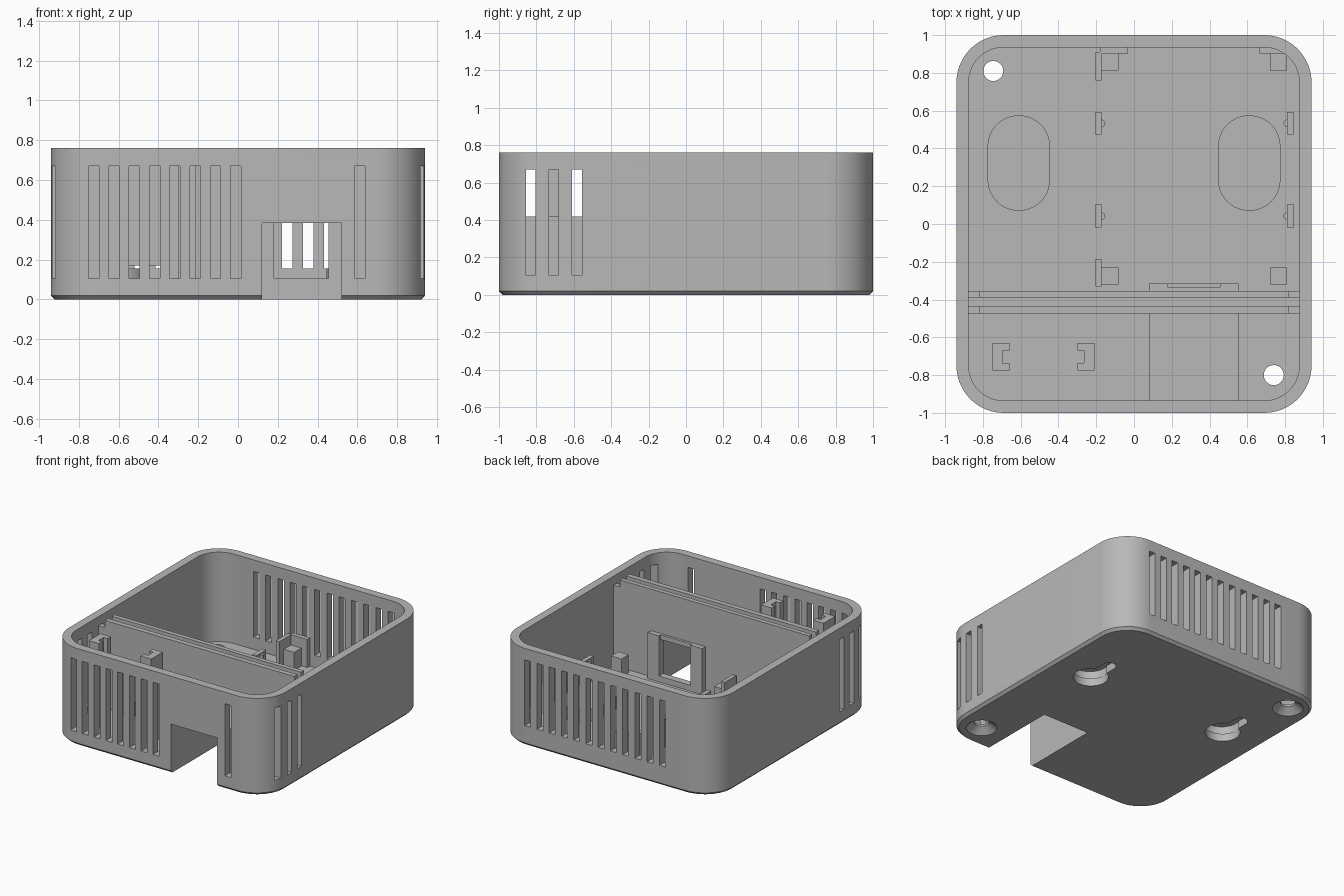
import bpy, bmesh, math

old = bpy.data.objects.get("Cube")
if old:
    bpy.data.objects.remove(old, do_unlink=True)

grey = bpy.data.materials.new("plain grey")
grey.use_nodes = True
COLOR = (0.48, 0.48, 0.48, 1)
grey.diffuse_color = COLOR
grey.node_tree.nodes["Principled BSDF"].inputs["Base Color"].default_value = COLOR


# Helpers: outlines, lofts, boxes, objects and cuts
def rounded(x0, x1, y0, y1, r, n=12):
    pts = []
    corners = [(x1 - r, y1 - r), (x0 + r, y1 - r), (x0 + r, y0 + r), (x1 - r, y0 + r)]
    for q, (cx, cy) in enumerate(corners):
        for i in range(n + 1):
            a = math.pi / 2 * (q + i / n)
            pts.append((cx + r * math.cos(a), cy + r * math.sin(a)))
    return pts


def circle(cx, cy, r, n=32):
    return [(cx + r * math.cos(2 * math.pi * i / n), cy + r * math.sin(2 * math.pi * i / n))
            for i in range(n)]


def loft(bm, layers):
    rings = [[bm.verts.new((x, y, z)) for x, y in pts] for pts, z in layers]
    bm.faces.new(rings[0][::-1])
    bm.faces.new(rings[-1])
    for a, b in zip(rings, rings[1:]):
        for i in range(len(a)):
            j = (i + 1) % len(a)
            bm.faces.new((a[i], a[j], b[j], b[i]))


def box(bm, x0, x1, y0, y1, z0, z1):
    pts = [(x0, y0), (x1, y0), (x1, y1), (x0, y1)]
    loft(bm, [(pts, z0), (pts, z1)])


def prism(bm, pts, z0, z1):
    loft(bm, [(pts, z0), (pts, z1)])


def make(name, fill):
    bm = bmesh.new()
    fill(bm)
    bmesh.ops.recalc_face_normals(bm, faces=bm.faces)
    me = bpy.data.meshes.new(name)
    bm.to_mesh(me)
    bm.free()
    me.materials.append(grey)
    ob = bpy.data.objects.new(name, me)
    bpy.context.scene.collection.objects.link(ob)
    return ob


def cut(ob, fill):
    cutter = make("cutter", fill)
    cutter.hide_render = True
    mod = ob.modifiers.new("cut", "BOOLEAN")
    mod.operation, mod.solver, mod.object = "DIFFERENCE", "EXACT", cutter
    bpy.context.view_layer.update()
    me = bpy.data.meshes.new_from_object(ob.evaluated_get(bpy.context.evaluated_depsgraph_get()))
    ob.modifiers.clear()
    ob.data = me
    bpy.data.objects.remove(cutter, do_unlink=True)


FLOOR, TOP = 0.06, 0.76
KEYHOLES = (-0.61, 0.61)


# Case body with a chamfered base
def body(bm):
    outer = rounded(-0.94, 0.94, -1, 1, 0.25)
    loft(bm, [(rounded(-0.92, 0.92, -0.98, 0.98, 0.23), 0), (outer, 0.02), (outer, TOP)])


def cavity(bm):
    prism(bm, rounded(-0.875, 0.875, -0.935, 0.935, 0.185), FLOOR, 1)


# Vent slots in the front, back and both sides
def vents(bm):
    for x in [-0.725 + 0.102 * i for i in range(8)] + [0.612]:
        box(bm, x - 0.026, x + 0.026, -1.1, -0.9, 0.105, 0.67)
    for i in range(12):
        x = -0.495 + 0.106 * i
        box(bm, x - 0.026, x + 0.026, 0.9, 1.1, 0.155, 0.67)
    for y in (-0.83, -0.707, -0.583):
        for s in (-1, 1):
            box(bm, s * 0.91 - 0.1, s * 0.91 + 0.1, y - 0.026, y + 0.026, 0.105, 0.67)


# Socket bay open to the front and below, and its window
def bay(bm):
    box(bm, 0.12, 0.52, -1.1, -0.37, -0.1, 0.385)


def window(bm):
    box(bm, 0.18, 0.455, -0.5, -0.2, 0.105, 0.384)


def window_recess(bm):
    box(bm, 0.18, 0.455, -0.335, -0.2, 0.2, 0.5)


# Countersunk screw holes
def screw_holes(bm):
    for x, y in ((-0.745, 0.81), (0.74, -0.8)):
        loft(bm, [(circle(x, y, 0.12), -0.01), (circle(x, y, 0.105), 0.005),
                  (circle(x, y, 0.053), 0.045), (circle(x, y, 0.053), 0.2)])


# Keyhole mounts: wide entry, narrow neck, hollow cover
def keyhole_entries(bm):
    for x in KEYHOLES:
        prism(bm, circle(x, 0.25, 0.125), -0.1, 0.1)


def keyhole_necks(bm):
    for x in KEYHOLES:
        prism(bm, rounded(x - 0.05, x + 0.05, 0.25, 0.5, 0.049), -0.1, 0.1)


def keyhole_covers(bm):
    for x in KEYHOLES:
        prism(bm, rounded(x - 0.165, x + 0.165, 0.07, 0.575, 0.164, 16), FLOOR - 0.01, 0.155)


def keyhole_hollows(bm):
    for x in KEYHOLES:
        prism(bm, rounded(x - 0.13, x + 0.13, 0.11, 0.54, 0.129, 16), 0, 0.125)


case = make("case_body", body)
for c in (cavity, vents, bay, screw_holes, keyhole_entries, keyhole_necks):
    cut(case, c)
covers = make("keyhole_covers", keyhole_covers)
cut(covers, keyhole_hollows)

housing = make("socket_housing", lambda bm: box(bm, 0.08, 0.552, -0.94, -0.315, 0.03, 0.42))
for c in (bay, window, window_recess):
    cut(housing, c)


# Divider: two plates with lowered ends and a groove between
def divider(bm):
    box(bm, -0.88, 0.88, -0.475, -0.355, FLOOR - 0.01, 0.42)
    for y0, y1 in ((-0.475, -0.435), (-0.39, -0.355)):
        box(bm, -0.88, 0.88, y0, y1, 0.42, 0.69)
        box(bm, -0.82, 0.82, y0, y1, 0.69, 0.745)


def cable_hole(bm):
    box(bm, -0.57, -0.38, -0.6, -0.2, FLOOR, 0.17)


wall = make("divider", divider)
for c in (bay, window, cable_hole):
    cut(wall, c)


# Notched guide posts in the front compartment
def guide_posts(bm):
    for cx, s in ((-0.705, 1), (-0.255, -1)):
        pts = [(-0.045, -0.775), (0.045, -0.775), (0.045, -0.735), (0.01, -0.735),
               (0.01, -0.67), (0.045, -0.67), (0.045, -0.63), (-0.045, -0.63)]
        prism(bm, [(cx + s * x, y) for x, y in pts], FLOOR - 0.01, 0.72)


make("guide_posts", guide_posts)


# Board supports and retaining clips in the rear compartment
def supports(bm):
    for x in (-0.128, 0.765):
        for y in (-0.275, 0.857):
            box(bm, x - 0.045, x + 0.045, y - 0.045, y + 0.045, FLOOR - 0.01, 0.2)


def clips(bm):
    z0, z1 = FLOOR - 0.01, 0.28
    for y0, y1 in ((0.76, 0.91), (-0.33, -0.185)):
        box(bm, -0.205, -0.173, y0, y1, z0, z1)
    for x0, x1 in ((-0.18, -0.033), (0.665, 0.81)):
        box(bm, x0, x1, 0.903, 0.94, z0, z1)
    for y in (0.042, 0.533):
        for x, s in ((-0.189, 1), (0.828, -1)):
            box(bm, x - 0.017, x + 0.017, y - 0.06, y + 0.06, z0, z1)
            prism(bm, circle(x + s * 0.017, y, 0.02, 16), 0.22, z1 - 0.01)


make("board_supports", supports)
make("board_clips", clips)

# Smooth the rounded corners, keep the edges sharp
bpy.ops.object.select_all(action="DESELECT")
for ob in (case, covers):
    ob.select_set(True)
bpy.context.view_layer.objects.active = case
bpy.ops.object.shade_smooth_by_angle(angle=math.radians(30))
